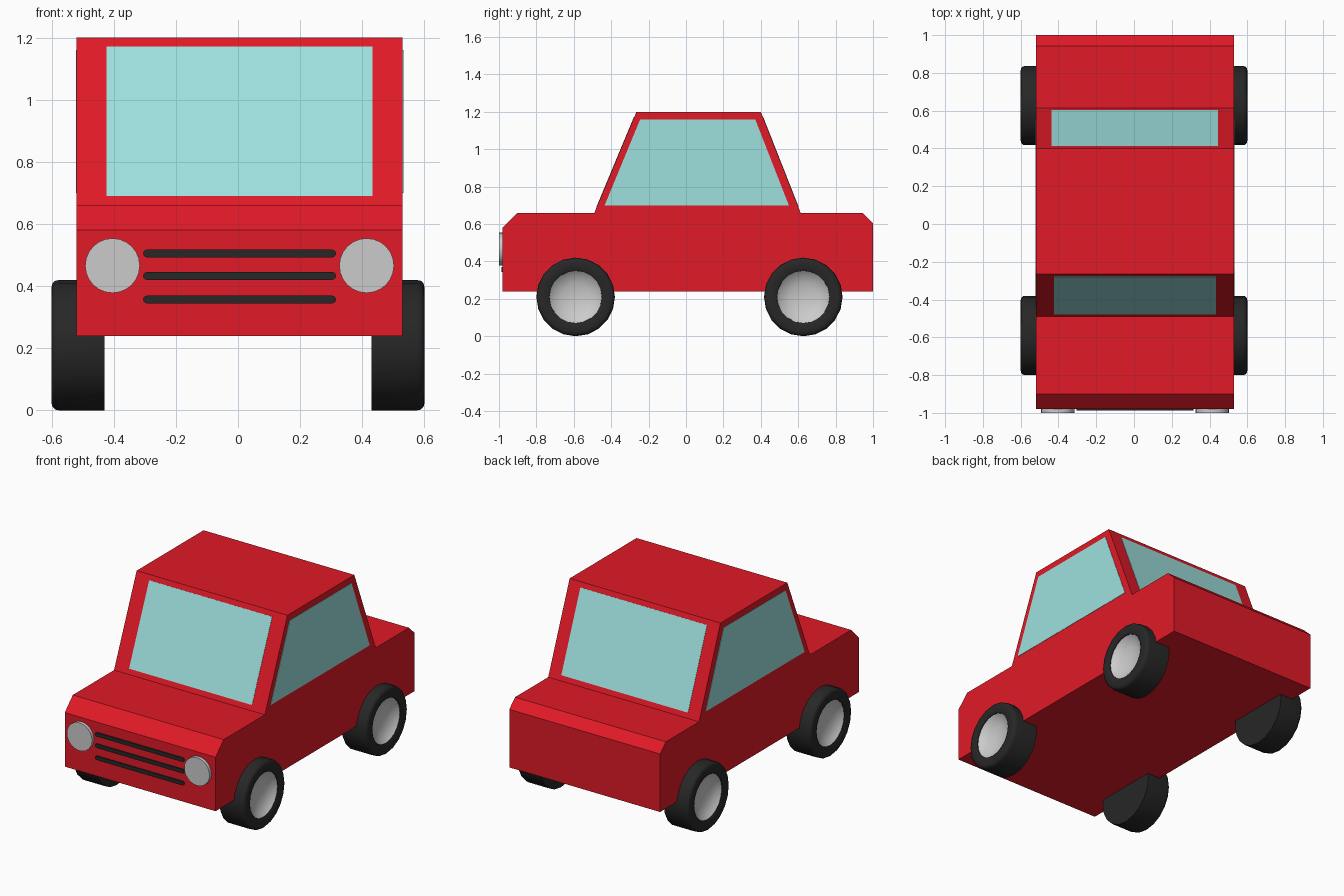
import bpy, bmesh, math
from mathutils import Vector

if "Cube" in bpy.data.objects:
    bpy.data.objects.remove(bpy.data.objects["Cube"])


def material(name, color):
    m = bpy.data.materials.new(name)
    m.diffuse_color = (*color, 1)
    m.use_nodes = True
    m.node_tree.nodes["Principled BSDF"].inputs["Base Color"].default_value = m.diffuse_color
    return m


RED = material("red_paint", (0.75, 0.01, 0.02))
GLASS = material("pale_glass", (0.34, 0.75, 0.73))
RUBBER = material("black_rubber", (0.02, 0.02, 0.02))
CX = 0.005  # body centre line


def finish(bm, name, mat=None, smooth=False):
    bmesh.ops.recalc_face_normals(bm, faces=bm.faces)
    mesh = bpy.data.meshes.new(name)
    bm.to_mesh(mesh)
    bm.free()
    ob = bpy.data.objects.new(name, mesh)
    bpy.context.collection.objects.link(ob)
    if mat:
        mesh.materials.append(mat)
    if smooth:
        bpy.ops.object.select_all(action='DESELECT')
        ob.select_set(True)
        bpy.context.view_layer.objects.active = ob
        bpy.ops.object.shade_smooth_by_angle(angle=math.radians(40))
    return ob


def prism(name, points, offset, mat=None, smooth=False):
    """Extrude a flat outline of 3D points by an offset vector."""
    bm = bmesh.new()
    face = bm.faces.new([bm.verts.new(p) for p in points])
    ext = bmesh.ops.extrude_face_region(bm, geom=[face], use_keep_orig=True)
    verts = [v for v in ext["geom"] if isinstance(v, bmesh.types.BMVert)]
    bmesh.ops.translate(bm, verts=verts, vec=offset)
    return finish(bm, name, mat, smooth)


def lathe(name, profile, side, centre, steps=20, mat=None):
    """Spin (radius, x) points around the x axis."""
    bm = bmesh.new()
    verts = [bm.verts.new((side * x, 0, r)) for r, x in profile]
    edges = [bm.edges.new(pair) for pair in zip(verts, verts[1:])]
    bmesh.ops.spin(bm, geom=verts + edges, cent=(0, 0, 0), axis=(1, 0, 0),
                   angle=2 * math.pi, steps=steps, use_merge=True)
    bmesh.ops.remove_doubles(bm, verts=bm.verts, dist=1e-5)
    bmesh.ops.translate(bm, verts=bm.verts, vec=centre)
    return finish(bm, name, mat, True)


# Body shell from its side outline
outline = [(-0.98, 0.24), (-0.98, 0.58), (-0.90, 0.66), (-0.49, 0.66), (-0.265, 1.2),
           (0.40, 1.2), (0.613, 0.66), (0.943, 0.66), (1.0, 0.605), (1.0, 0.24)]
prism("body", [(CX - 0.525, y, z) for y, z in outline], (1.05, 0, 0), RED)

# Side windows
pane = [(-0.435, 0.70), (-0.245, 1.16), (0.37, 1.16), (0.55, 0.70)]
for side, label in ((-1, "left"), (1, "right")):
    prism(f"{label}_window", [(CX + side * 0.523, y, z) for y, z in pane],
          (side * 0.004, 0, 0), GLASS)


# Windscreen and rear window lie on the sloping cabin faces
def sloped_pane(name, low, high, half):
    (y0, z0), (y1, z1) = low, high

    def on_slope(z):
        return y0 + (y1 - y0) * (z - z0) / (z1 - z0)
    normal = Vector((0, math.copysign(z1 - z0, y0), abs(y1 - y0))).normalized()
    corners = [(-half, 0.69), (half, 0.69), (half, 1.17), (-half, 1.17)]
    points = [Vector((CX + x, on_slope(z), z)) - normal * 0.002 for x, z in corners]
    prism(name, points, normal * 0.004, GLASS)


sloped_pane("windscreen", outline[3], outline[4], 0.428)
sloped_pane("rear_window", outline[6], outline[5], 0.441)

# Grille bars with rounded ends
for i, z in enumerate((0.505, 0.433, 0.357)):
    points = []
    for end in (1, -1):
        for k in range(7):
            a = math.radians(-90 + 30 * k)
            points.append((CX + end * (0.298 + 0.0125 * math.cos(a)), -0.975,
                           z + end * 0.0125 * math.sin(a)))
    prism(f"grille_bar_{i + 1}", points, (0, -0.012, 0), RUBBER, True)

# Headlights
for side, label in ((-1, "left"), (1, "right")):
    ring = [(CX + side * 0.409 + 0.088 * math.cos(k * math.pi / 12), -0.97,
             0.466 + 0.088 * math.sin(k * math.pi / 12)) for k in range(24)]
    prism(f"{label}_headlight", ring, (0, -0.03, 0), None, True)

# Wheels: rounded tyre with a dished hub
tyre = [(0, 0.43), (0.21, 0.43), (0.21, 0.575), (0.207, 0.589), (0.199, 0.597),
        (0.187, 0.6), (0.152, 0.6), (0.14, 0.594), (0.138, 0.575)]
hub = [(0.14, 0.590), (0.12, 0.572), (0.075, 0.553), (0, 0.545)]
for side, label in ((-1, "left"), (1, "right")):
    for y, end in ((-0.59, "front"), (0.627, "rear")):
        lathe(f"{end}_{label}_tyre", tyre, side, (0, y, 0.21), mat=RUBBER)
        lathe(f"{end}_{label}_hub", hub, side, (0, y, 0.21))
